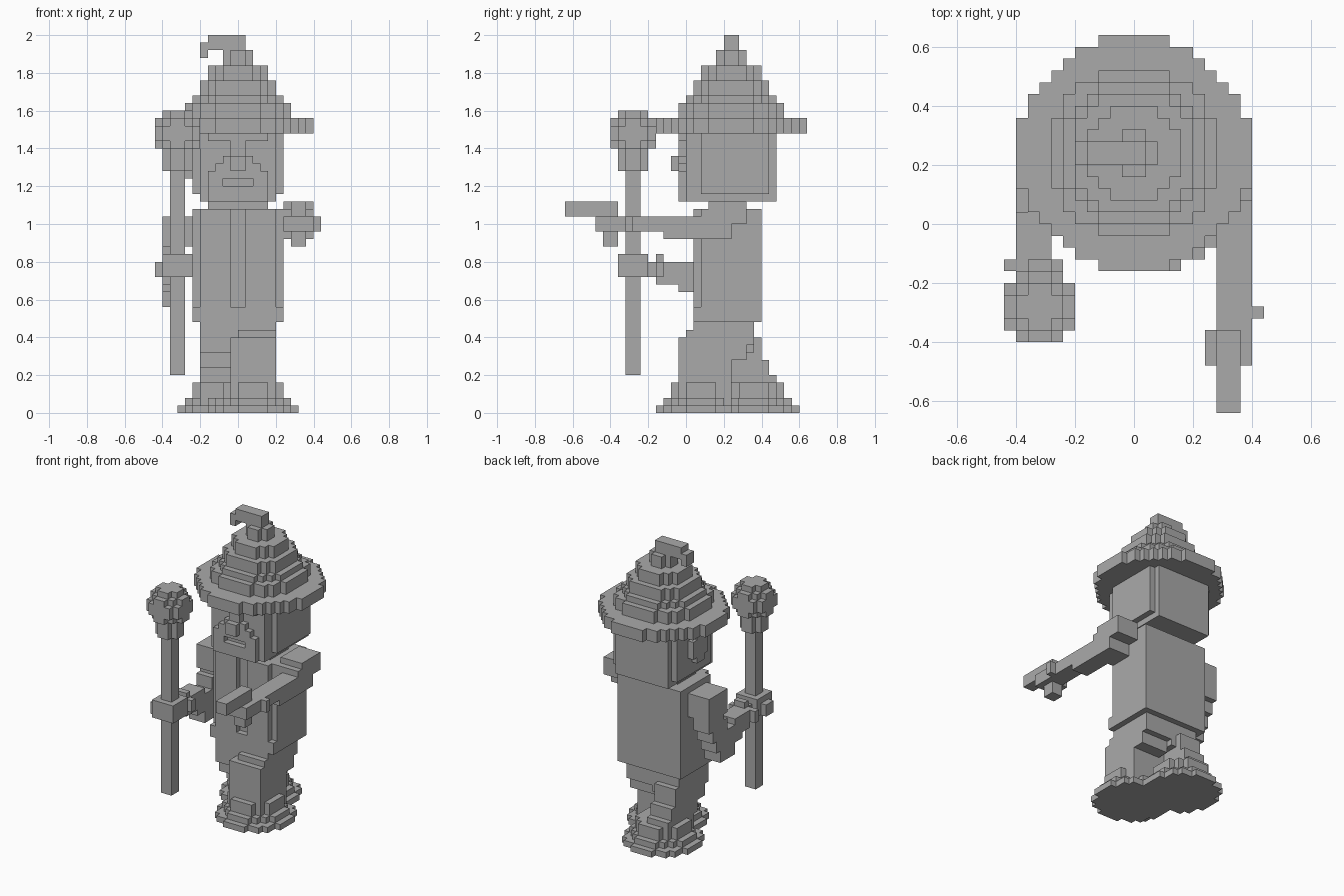
import bpy, bmesh
from mathutils import Vector
from itertools import product

cube = bpy.data.objects.get("Cube")
if cube:
    bpy.data.objects.remove(cube, do_unlink=True)

U = 0.04  # size of one block

grey = bpy.data.materials.new("plain grey")
grey.use_nodes = True
COLOUR = (0.4, 0.4, 0.4, 1)
grey.diffuse_color = COLOUR
grey.node_tree.nodes["Principled BSDF"].inputs["Base Color"].default_value = COLOUR


def box(x0, x1, y0, y1, z0, z1):
    """Blocks filling a cuboid, limits in block units."""
    return set(product(range(x0, x1), range(y0, y1), range(z0, z1)))


def disc(cx, cy, r, z0, z1):
    """Blocks filling a round slab."""
    n = int(r) + 2
    cells = box(int(cx) - n, int(cx) + n, int(cy) - n, int(cy) + n, z0, z1)
    return {c for c in cells
            if (c[0] + .5 - cx) ** 2 + (c[1] + .5 - cy) ** 2 < 0.975 * r * r}


def ball(centre, r):
    """Blocks filling a sphere."""
    x, y, z = centre
    cells = box(x - r, x + r, y - r, y + r, z - r, z + r)
    return {c for c in cells
            if sum((p + .5 - q) ** 2 for p, q in zip(c, centre)) < r * r}


def both(cells):
    """Add the mirror image across x = 0."""
    return cells | {(-1 - x, y, z) for x, y, z in cells}


def build(name, *groups):
    """Skin the outer faces of the blocks and merge the coplanar ones."""
    cells = set().union(*groups)
    bm = bmesh.new()
    verts = {}

    def vert(p):
        if p not in verts:
            verts[p] = bm.verts.new(Vector(p) * U)
        return verts[p]

    for c in cells:
        for axis, side in product(range(3), (0, 1)):
            near = list(c)
            near[axis] += 2 * side - 1
            if tuple(near) in cells:
                continue
            ring = []
            for a, b in ((0, 0), (1, 0), (1, 1), (0, 1)):
                p = list(c)
                p[axis] += side
                p[(axis + 1) % 3] += a
                p[(axis + 2) % 3] += b
                ring.append(vert(tuple(p)))
            bm.faces.new(ring if side else ring[::-1])
    bmesh.ops.dissolve_limit(bm, angle_limit=0.01, verts=bm.verts, edges=bm.edges)
    mesh = bpy.data.meshes.new(name)
    bm.to_mesh(mesh)
    bm.free()
    mesh.materials.append(grey)
    bpy.context.collection.objects.link(bpy.data.objects.new(name, mesh))


# Hat: brim, stepped cone and bent tip
build("hat_brim", disc(0, 6, 10, 37, 39))
build("hat_cone", *[disc(0, 6, r, z, top) for r, z, top in
                    ((7.25, 39, 41), (6.25, 41, 42), (5.25, 42, 44),
                     (4.25, 44, 46), (2, 46, 48))])
build("hat_tip", box(-4, 1, 5, 7, 48, 50), box(-5, -4, 5, 7, 47, 49))

# Head with side plates, brow, stepped moustache, beard, nose and ear
build("head", box(-5, 5, 0, 12, 28, 37), both(box(5, 6, 2, 11, 29, 37)))
build("brow", box(-4, 4, -1, 0, 36, 37))
build("beard", box(-4, 4, -1, 0, 28, 32) - box(-2, 2, -1, 0, 30, 31),
      box(-3, 3, -1, 0, 32, 33), box(-2, 2, -1, 0, 33, 34))
build("nose", box(-1, 1, -1, 0, 34, 36), box(-1, 1, -2, -1, 32, 34))
build("ear", box(-7, -6, 4, 8, 32, 35), box(-7, -6, 5, 7, 31, 36))
build("neck", box(-4, 4, 3, 8, 27, 28))

# Coat with lapels and hem
build("coat", box(-6, 6, 2, 10, 12, 27), box(-6, 6, 1, 2, 12, 14),
      both(box(1, 5, 1, 2, 14, 27)))

# Left arm stretched forward, holding a wand
build("left_arm", box(6, 10, 3, 8, 25, 28), box(6, 10, 2, 6, 23, 27),
      box(7, 10, -3, 6, 23, 26), box(7, 10, -9, -3, 24, 26))
build("left_hand", box(6, 10, -12, -9, 24, 26), box(8, 11, -8, -7, 24, 26),
      box(7, 9, -11, -9, 22, 24))
build("wand", box(7, 9, -16, -9, 26, 28))

# Right arm bent at the elbow, in steps
upper = [box(-10, -7, 4 - i, 8 - i, 20 - 2 * i, 23 - 2 * i) for i in range(4)]
fore = [box(-10, -7, 1 - i, 4 - i, 16 + i // 3, 19 + i // 3) for i in range(5)]
build("right_arm", box(-10, -6, 3, 8, 22, 26), *upper, *fore)
build("right_hand", box(-10, -6, -9, -5, 18, 21), box(-11, -6, -4, -3, 18, 20),
      box(-9, -7, -4, -3, 17, 21), box(-11, -10, -8, -6, 18, 20),
      box(-9, -7, -5, -3, 18, 20))

# Staff with a round knob on a notched collar
build("staff", box(-9, -7, -8, -6, 5, 32))
build("staff_knob", ball((-8, -7, 37), 3), box(-10, -6, -8, -6, 32, 35),
      box(-9, -7, -9, -5, 32, 35))

# Legs: left one forward, right one trailing back
build("left_leg", box(-1, 5, -1, 6, 0, 10), box(0, 5, 0, 8, 7, 11),
      box(0, 5, 1, 9, 9, 12))
build("right_leg", box(-5, 0, 1, 9, 8, 12), box(-5, -1, 2, 10, 6, 10),
      box(-5, -1, 4, 11, 4, 7), box(-5, -1, 5, 12, 0, 5))

# A stepped mound round each foot
for side, cx, cy in (("left", 2, 2), ("right", -2, 9)):
    build(side + "_foot_mound", disc(cx, cy, 6, 0, 1), disc(cx, cy, 5, 1, 2),
          disc(cx, cy, 4.25, 2, 3), disc(cx, cy, 4, 3, 4))
